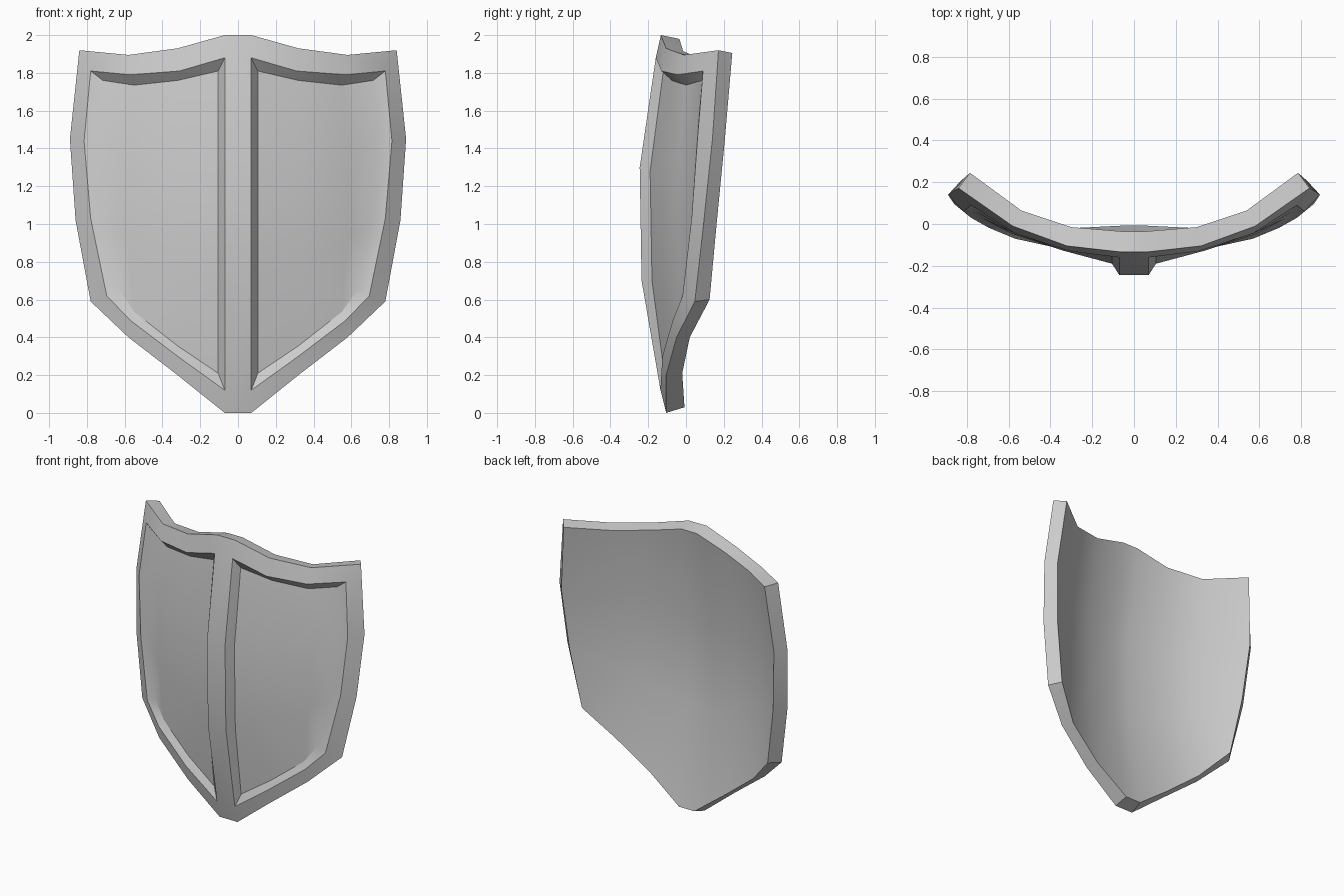
import bpy, bmesh, math
from mathutils import Vector

if "Cube" in bpy.data.objects:
    bpy.data.objects.remove(bpy.data.objects["Cube"])

# Half-shield loops (right side): along the top, down the side, along the bottom, up the centre
outline = [(.07, -.133, 2), (.32, -.105, 1.93), (.58, -.01, 1.895), (.84, .172, 1.92),
           (.89, .14, 1.45), (.86, .095, 1.02),
           (.78, .047, .59), (.58, -.05, .40), (.32, -.105, .20), (.07, -.105, 0)]
rim = [(.07, -.16, 1.88), (.31, -.13, 1.81), (.57, -.045, 1.79), (.78, .09, 1.81),
       (.815, .06, 1.44), (.78, .03, 1.03),
       (.695, -.018, .62), (.57, -.07, .49), (.32, -.125, .30), (.07, -.135, .12),
       (.07, -.235, .70), (.07, -.245, 1.30)]
panel = [(.105, -.12, 1.81), (.32, -.075, 1.76), (.55, 0, 1.735), (.715, .085, 1.76),
         (.75, .055, 1.44), (.72, .025, 1.03),
         (.63, -.02, .65), (.55, -.045, .535), (.32, -.092, .355), (.105, -.115, .21),
         (.105, -.18, .70), (.105, -.19, 1.28)]
back = [(.06, -.035, 1.98), (.30, -.015, 1.915), (.54, .065, 1.88), (.785, .245, 1.905),
        (.83, .205, 1.44), (.795, .163, 1.01),
        (.725, .125, .60), (.54, .02, .40), (.30, -.02, .21), (.06, -.008, .03),
        (.06, -.13, .70), (.06, -.142, 1.30)]


def patch(bm, loop, verts):
    """Fill a 12-point loop with a smooth 3 x 3 grid of quads."""
    p = [Vector(c) for c in loop]
    left, right = [0, 11, 10, 9], [3, 4, 5, 6]
    grid = []
    for r in range(4):
        row = []
        for c in range(4):
            if r == 0:
                row.append(verts[c])
            elif r == 3:
                row.append(verts[9 - c])
            elif c == 0:
                row.append(verts[left[r]])
            elif c == 3:
                row.append(verts[right[r]])
            else:
                u, v = c / 3, r / 3
                co = (p[c].lerp(p[9 - c], v) + p[left[r]].lerp(p[right[r]], u)
                      - p[0].lerp(p[3], u).lerp(p[9].lerp(p[6], u), v))
                co.x *= sign
                row.append(bm.verts.new(co))
        grid.append(row)
    for r in range(3):
        for c in range(3):
            bm.faces.new((grid[r][c], grid[r][c + 1], grid[r + 1][c + 1], grid[r + 1][c]))


def bridge(bm, a, b, closed=False):
    n = len(a)
    for i in range(n if closed else n - 1):
        j = (i + 1) % n
        bm.faces.new((a[i], a[j], b[j], b[i]))


bm = bmesh.new()
centre_columns = []
for sign in (1, -1):
    o, r, p, b = [[bm.verts.new((x * sign, y, z)) for x, y, z in loop]
                  for loop in (outline, rim, panel, back)]
    bridge(bm, o, r[:10])            # raised border
    bridge(bm, r, p, True)           # recess walls
    patch(bm, panel, p)              # recessed panel
    bridge(bm, o, b[:10])            # outer edge
    patch(bm, back, b)               # hollow back
    centre_columns.append([o[0], r[0], r[11], r[10], r[9], o[9], b[9], b[10], b[11], b[0]])
# Central rib and the strip behind it
bridge(bm, *centre_columns, closed=True)
bmesh.ops.recalc_face_normals(bm, faces=bm.faces)

mesh = bpy.data.meshes.new("shield")
bm.to_mesh(mesh)
bm.free()
shield = bpy.data.objects.new("shield", mesh)
bpy.context.collection.objects.link(shield)
bpy.context.view_layer.objects.active = shield
shield.select_set(True)
bpy.ops.object.shade_smooth_by_angle(angle=math.radians(30))
